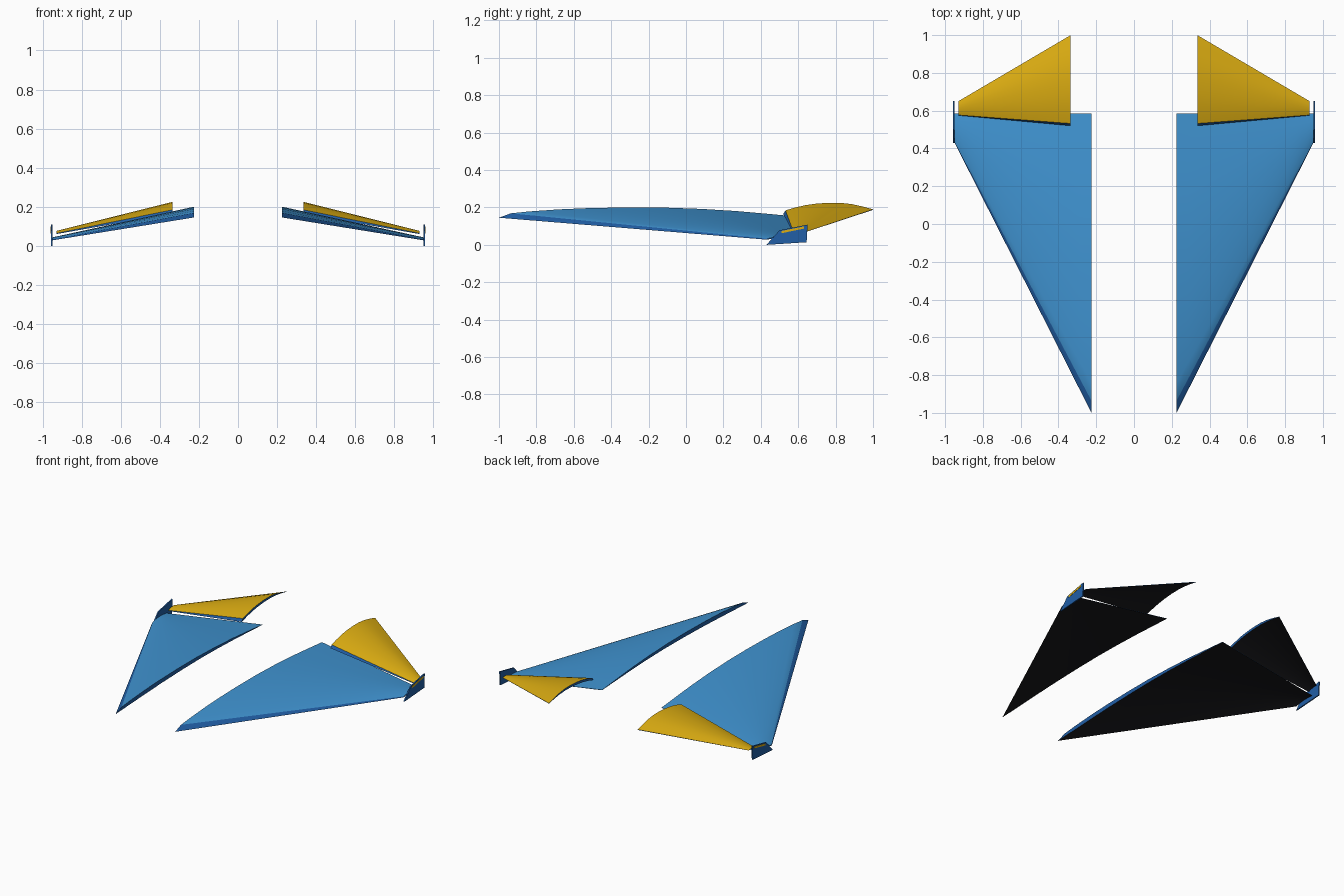
import bpy, bmesh

if "Cube" in bpy.data.objects:
    bpy.data.objects.remove(bpy.data.objects["Cube"])

def material(name, rgb):
    m = bpy.data.materials.new(name)
    m.diffuse_color = (*rgb, 1)
    m.use_nodes = True
    m.node_tree.nodes["Principled BSDF"].inputs["Base Color"].default_value = m.diffuse_color
    return m

LIGHT = material("light blue", (0.05, 0.29, 0.63))
DARK = material("dark blue", (0.015, 0.113, 0.38))
GOLD = material("golden yellow", (0.72, 0.42, 0.006))
BLACK = material("black", (0.009, 0.009, 0.011))

def finish(bm, name, mats):
    """Turn a right-hand part into a mirrored, smooth-shaded object."""
    bmesh.ops.recalc_face_normals(bm, faces=bm.faces)
    mesh = bpy.data.meshes.new(name)
    bm.to_mesh(mesh)
    bm.free()
    for m in mats:
        mesh.materials.append(m)
    ob = bpy.data.objects.new(name, mesh)
    bpy.context.collection.objects.link(ob)
    bpy.context.view_layer.objects.active = ob
    ob.select_set(True)
    bpy.ops.object.shade_smooth_by_angle(angle=0.45)
    ob.select_set(False)
    mod = ob.modifiers.new("mirror", 'MIRROR')
    mod.use_mirror_merge = False
    return ob

def blade(name, upper, lower, root, tip, top_mat, steps=10):
    """Loft a cambered section; root and tip are (x, y_lead, y_trail, z_lead, z_trail, height)."""
    bm = bmesh.new()
    n = len(upper)
    outline = [lower[0]] + upper + lower[:0:-1]
    rings = []
    for i in range(steps + 1):
        f = i / steps
        x, y0, y1, z0, z1, h = (a + (b - a) * f for a, b in zip(root, tip))
        rings.append([bm.verts.new((x, y0 + (y1 - y0) * t, z0 + (z1 - z0) * t + h * c))
                      for t, c in outline])
    count = len(outline)
    for a, b in zip(rings, rings[1:]):
        for k in range(count):
            j = (k + 1) % count
            face = bm.faces.new((a[k], a[j], b[j], b[k]))
            # edges dark blue, upper skin coloured, underside black
            face.material_index = 1 if k in (0, n) else 0 if k < n else 2
    for ring in (rings[0], rings[-1]):
        bm.faces.new(ring).material_index = 1
    return finish(bm, name, (top_mat, DARK, BLACK))

def plate(name, outline, x0, x1, mat):
    """Extrude a side outline along x."""
    bm = bmesh.new()
    a, b = ([bm.verts.new((x, y, z)) for y, z in outline] for x in (x0, x1))
    bm.faces.new(a)
    bm.faces.new(b)
    for k in range(len(a)):
        j = (k + 1) % len(a)
        bm.faces.new((a[k], a[j], b[j], b[k]))
    return finish(bm, name, (mat,))

# Main delta wings
blade("main_wing",
      [(.04, .44), (.1, .62), (.2, .82), (.3, .94), (.42, 1), (.55, .98),
       (.68, .83), (.8, .6), (.91, .3), (1, .04)],
      [(0, 0), (.1, .14), (.2, .28), (.32, .42), (.45, .51), (.58, .53),
       (.7, .46), (.82, .31), (.92, .14), (1, 0)],
      (.225, -1.0, .585, .145, .15, .053),
      (.95, .43, .585, .028, .036, .011), LIGHT, 12)

# Rear flaps
blade("rear_flap",
      [(.025, .38), (.12, .62), (.24, .84), (.36, .96), (.5, 1), (.64, .93),
       (.77, .72), (.89, .4), (1, .06)],
      [(0, 0), (.12, .3), (.24, .5), (.36, .62), (.5, .68), (.64, .64),
       (.77, .5), (.89, .28), (1, 0)],
      (.335, .52, 1.0, .165, .187, .049),
      (.93, .575, .65, .060, .072, .009), GOLD)

# Wing-tip end plates and their stripes
plate("end_plate", [(.43, 0), (.5, .078), (.65, .108), (.645, .014)], .949, .957, DARK)
plate("end_plate_stripe", [(.51, .062), (.632, .087), (.632, .099), (.51, .074)], .956, .959, GOLD)
